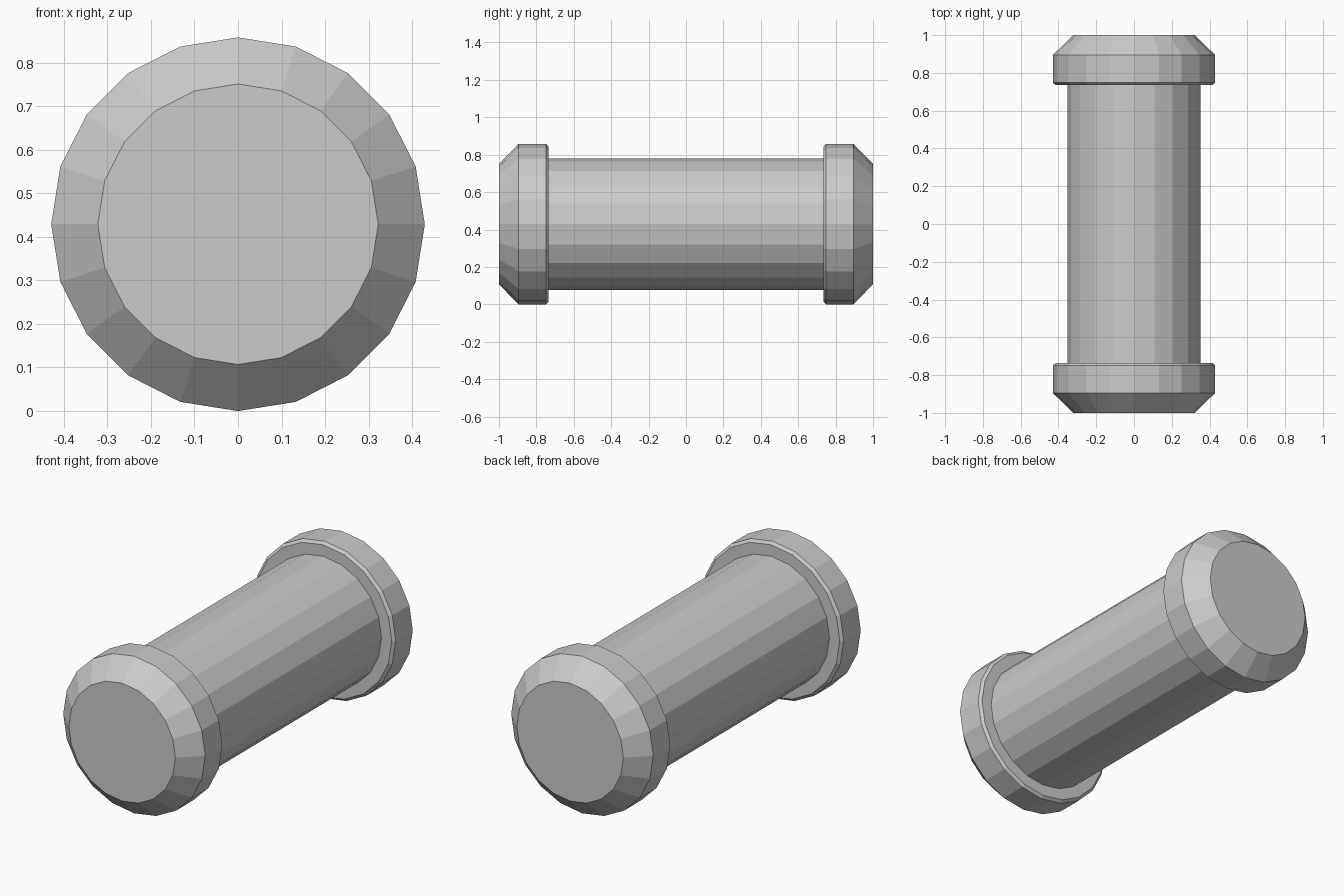
import bpy, bmesh, math

if "Cube" in bpy.data.objects:
    bpy.data.objects.remove(bpy.data.objects["Cube"])

SIDES = 20
CENTRE_Z = 0.429


def lathe(name, profile):
    """Closed solid turned about the y axis from (y, radius) points."""
    bm = bmesh.new()
    rings = []
    for y, r in profile:
        angles = [2 * math.pi * i / SIDES for i in range(SIDES)]
        rings.append([bm.verts.new((r * math.sin(a), y, CENTRE_Z + r * math.cos(a)))
                      for a in angles])
    for a, b in zip(rings, rings[1:]):
        for i in range(SIDES):
            j = (i + 1) % SIDES
            bm.faces.new((a[i], a[j], b[j], b[i]))
    bm.faces.new(rings[0])
    bm.faces.new(rings[-1])
    bmesh.ops.recalc_face_normals(bm, faces=bm.faces)
    mesh = bpy.data.meshes.new(name)
    bm.to_mesh(mesh)
    bm.free()
    obj = bpy.data.objects.new(name, mesh)
    bpy.context.collection.objects.link(obj)
    return obj


# Straight shaft, seated slightly inside both end caps
lathe("shaft", [(-0.78, 0.352), (0.78, 0.352)])

# End caps: wide outer chamfer, straight rim, narrow inner chamfer
cap_profile = [(1.0, 0.322), (0.895, 0.429), (0.748, 0.429), (0.735, 0.414)]
for name, side in (("front_cap", -1), ("back_cap", 1)):
    lathe(name, [(side * y, r) for y, r in cap_profile])
